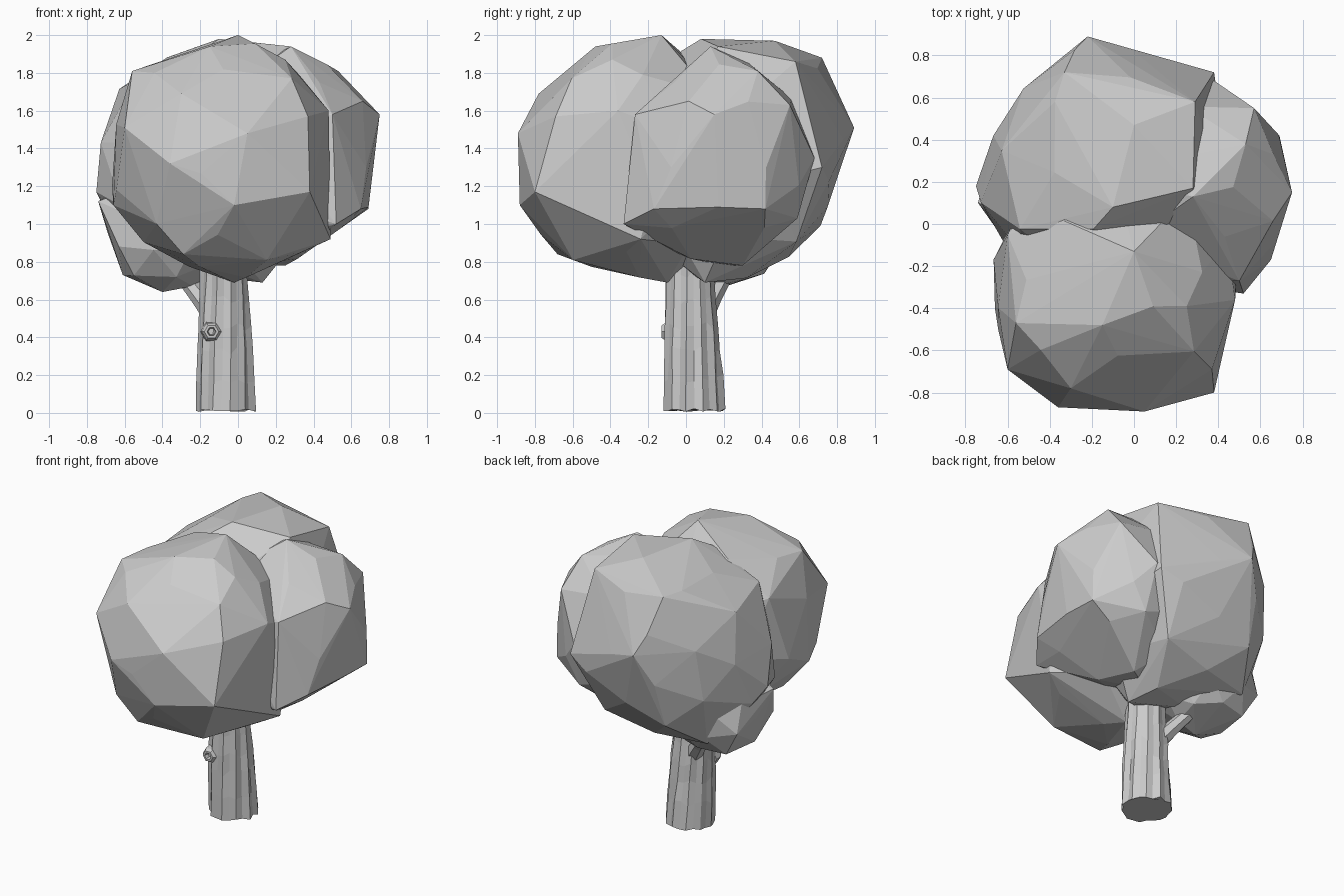
import bpy, bmesh, math, random
from mathutils import Vector, Matrix, Euler

random.seed(4)
grey = bpy.data.materials.new("plain grey")
grey.diffuse_color = (0.6, 0.6, 0.6, 1)


def finish(bm, name):
    bmesh.ops.recalc_face_normals(bm, faces=bm.faces)
    me = bpy.data.meshes.new(name)
    bm.to_mesh(me)
    bm.free()
    me.materials.append(grey)
    ob = bpy.data.objects.new(name, me)
    bpy.context.collection.objects.link(ob)
    return ob


def reach(outline, c, d):
    """Distance factor along d at which a 2D ray from c leaves the outline."""
    best = 1e9
    for p, q in zip(outline, outline[1:] + outline[:1]):
        ex, ey = q[0] - p[0], q[1] - p[1]
        den = d[0] * ey - d[1] * ex
        if abs(den) < 1e-9:
            continue
        wx, wy = p[0] - c[0], p[1] - c[1]
        t = (wx * ey - wy * ex) / den
        s = (wx * d[1] - wy * d[0]) / den
        if t > 0 and -1e-6 <= s <= 1 + 1e-6:
            best = min(best, t)
    return best


def leaf_clump(name, lo, hi, turn, front, side, top, corners):
    """Faceted ball trimmed to three outlines, with a few sharp corners added."""
    c = (Vector(lo) + Vector(hi)) / 2
    half = (Vector(hi) - Vector(lo)) / 2
    bm = bmesh.new()
    bmesh.ops.create_icosphere(bm, subdivisions=2, radius=1,
                               matrix=Euler(turn).to_matrix().to_4x4())
    for v in bm.verts:
        d = Vector([a * b for a, b in zip(v.co, half)])
        t = 1.05
        for outline, (i, j) in ((front, (0, 2)), (side, (1, 2)), (top, (0, 1))):
            if outline:
                t = min(t, reach(outline, (c[i], c[j]), (d[i], d[j])))
        v.co = c + d * t
    points = [v.co.copy() for v in bm.verts]
    sharp = [Vector(p) for p in corners]
    # drop ball points crowding a corner, so facets stay large
    points = [p for p in points if all((p - s).length > 0.13 for s in sharp)] + sharp
    bm.free()
    bm = bmesh.new()
    for p in points:
        bm.verts.new(p)
    hull = bmesh.ops.convex_hull(bm, input=bm.verts[:])
    inner = [g for g in hull["geom_interior"] if isinstance(g, bmesh.types.BMVert)]
    bmesh.ops.delete(bm, geom=inner, context='VERTS')
    return finish(bm, name)


def loft(bm, rings):
    """Skin a list of equal-length point rings and cap both ends."""
    rows = [[bm.verts.new(p) for p in r] for r in rings]
    n = len(rows[0])
    for a, b in zip(rows, rows[1:]):
        for i in range(n):
            j = (i + 1) % n
            bm.faces.new((a[i], a[j], b[j], b[i]))
    bm.faces.new(rows[0][::-1])
    bm.faces.new(rows[-1])


# Foliage: three big clumps and a small low one
leaf_clump("front_foliage", (-0.68, -0.89, 0.69), (0.50, 0.31, 2.00), (0.3, 0.2, 0.5),
           [(0, 2), (0.25, 1.88), (0.48, 1.6), (0.49, 0.92), (0.22, 0.77), (0, 0.69), (-0.25, 0.77),
            (-0.48, 0.88), (-0.66, 1.1), (-0.68, 1.43), (-0.6, 1.65), (-0.55, 1.81), (-0.14, 1.95)],
           [(-0.13, 2), (-0.48, 1.94), (-0.78, 1.69), (-0.89, 1.48), (-0.88, 1.1), (-0.68, 0.82),
            (-0.37, 0.74), (-0.1, 0.69), (0.2, 0.85), (0.31, 1.2), (0.25, 1.55), (0.1, 1.8)],
           [(-0.66, -0.03), (-0.68, -0.35), (-0.6, -0.69), (-0.36, -0.87), (0.05, -0.89), (0.38, -0.8),
            (0.5, -0.5), (0.5, -0.2), (0.35, 0.1), (0, 0.31), (-0.4, 0.25)],
           [(0, -0.13, 2.0), (0.05, -0.89, 1.48), (0.38, -0.8, 1.17), (-0.36, -0.87, 1.32),
            (-0.6, -0.69, 1.51), (0.49, -0.24, 0.92), (-0.56, -0.47, 1.81), (-0.02, -0.1, 0.69),
            (-0.02, -0.88, 1.1), (0.48, -0.36, 1.6), (0.25, -0.39, 1.87), (-0.15, -0.48, 1.94),
            (-0.3, -0.78, 1.69), (0.37, -0.69, 1.57), (0.22, -0.51, 0.9), (-0.29, -0.68, 0.84),
            (-0.66, -0.4, 1.1), (-0.6, -0.05, 1.65)])
leaf_clump("back_foliage", (-0.75, -0.33, 0.69), (0.42, 0.89, 1.98), (0.9, 0.4, 0.1),
           [(-0.1, 1.98), (-0.33, 1.91), (-0.62, 1.73), (-0.73, 1.53), (-0.75, 1.17), (-0.6, 0.85),
            (-0.1, 0.69), (0.15, 0.69), (0.4, 0.9), (0.42, 1.3), (0.38, 1.6), (0.28, 1.95)],
           [(0.08, 1.98), (0.45, 1.95), (0.72, 1.88), (0.89, 1.51), (0.73, 1.03), (0.68, 0.92),
            (0.36, 0.7), (0.1, 0.69), (-0.2, 0.85), (-0.32, 1.2), (-0.28, 1.5), (-0.1, 1.87)],
           [(-0.75, 0.18), (-0.68, 0.4), (-0.52, 0.65), (-0.33, 0.8), (-0.22, 0.89), (0.38, 0.72),
            (0.42, 0.5), (0.42, -0.1), (0.15, -0.33), (-0.3, -0.3), (-0.68, -0.05)],
           [(-0.22, 0.89, 1.51), (0.38, 0.72, 1.3), (-0.75, 0.18, 1.17), (0, 0.47, 1.97),
            (-0.1, 0.08, 1.98), (0.13, 0.1, 0.69), (0.28, 0.17, 1.94), (0.29, 0.58, 1.86),
            (-0.33, 0.72, 1.88)])
leaf_clump("right_foliage", (-0.20, -0.33, 0.75), (0.75, 0.68, 1.94), (0.1, 0.7, 1.1),
           [(0.28, 1.94), (0.54, 1.81), (0.66, 1.65), (0.75, 1.58), (0.69, 1.08), (0.25, 0.77),
            (0, 0.75), (-0.2, 1.2), (0, 1.8)],
           [(-0.33, 1.0), (-0.27, 1.58), (-0.16, 1.65), (0.13, 1.94), (0.42, 1.82), (0.6, 1.62),
            (0.68, 1.35), (0.6, 1.03), (0.3, 0.8), (0, 0.75), (-0.15, 0.8)],
           [(0.38, 0.68), (0.57, 0.55), (0.69, 0.42), (0.75, 0.15), (0.65, -0.17), (0.52, -0.33),
            (0.1, -0.33), (-0.2, 0), (-0.2, 0.4), (0.1, 0.68)],
           [(0.75, 0.15, 1.58), (0.69, 0.42, 1.08), (0.57, 0.55, 1.63), (0.28, 0.13, 1.94),
            (0.52, -0.33, 1.0), (0.5, -0.27, 1.58), (0.65, -0.17, 1.08), (0.53, 0.38, 1.81),
            (0.38, 0.68, 1.35), (0.4, 0.59, 1.03), (0.25, 0.3, 0.78)])
leaf_clump("low_left_foliage", (-0.75, -0.12, 0.64), (-0.05, 0.5, 1.25), (0.5, 1.0, 0.3),
           [(-0.75, 1.12), (-0.61, 0.73), (-0.4, 0.64), (-0.24, 0.67), (-0.05, 0.75), (-0.05, 1.2),
            (-0.4, 1.25), (-0.68, 1.2)],
           [(-0.12, 0.8), (0, 0.68), (0.1, 0.64), (0.2, 0.68), (0.36, 0.71), (0.5, 0.78),
            (0.5, 1.25), (-0.12, 1.25)], None,
           [(-0.74, 0.1, 1.12), (-0.61, 0.12, 0.73), (-0.4, 0.12, 0.64), (-0.22, 0.32, 0.71)])

# Trunk: ridged bark, flared at the foot
SIDES = 22
ridge = [1 + (0.05 if i % 2 else -0.04) + random.uniform(-0.03, 0.03) for i in range(SIDES)]
rings = []
for k, (z, r) in enumerate([(0.015, 0.155), (0.18, 0.15), (0.33, 0.142), (0.46, 0.136),
                            (0.60, 0.128), (0.74, 0.122), (1.0, 0.12)]):
    ring = []
    for i in range(SIDES):
        a = 2 * math.pi * (i + 0.12 * k) / SIDES
        rr = r * ridge[i] * random.uniform(0.97, 1.03)
        zz = z + random.uniform(-0.01, 0.01) * (1 if k == 0 else 2.5)
        ring.append((-0.065 - 0.015 * z + rr * math.cos(a),
                     0.045 - 0.035 * z + rr * math.sin(a), zz))
    rings.append(ring)
bm = bmesh.new()
loft(bm, rings)
finish(bm, "trunk")

# Branch reaching into the low clump
bm = bmesh.new()
path = [Vector((-0.11, 0.08, 0.49)), Vector((-0.20, 0.14, 0.61)),
        Vector((-0.27, 0.19, 0.70)), Vector((-0.36, 0.24, 0.82))]
q = (path[-1] - path[0]).to_track_quat('Z', 'Y')
loft(bm, [[p + q @ Vector((r * math.cos(i * math.tau / 7), r * math.sin(i * math.tau / 7), 0))
           for i in range(7)] for p, r in zip(path, (0.06, 0.05, 0.045, 0.04))])
finish(bm, "branch")

# Knot: a raised six-sided collar with a recessed centre
bm = bmesh.new()
place = Matrix.Translation((-0.14, -0.07, 0.43)) @ Matrix.Rotation(math.pi / 2, 4, 'X')
loft(bm, [[place @ Vector((r * math.cos(i * math.tau / 6), r * math.sin(i * math.tau / 6), h))
           for i in range(6)]
          for h, r in ((-0.02, 0.06), (0.04, 0.052), (0.06, 0.038), (0.06, 0.024), (0.03, 0.018))])
finish(bm, "trunk_knot")
